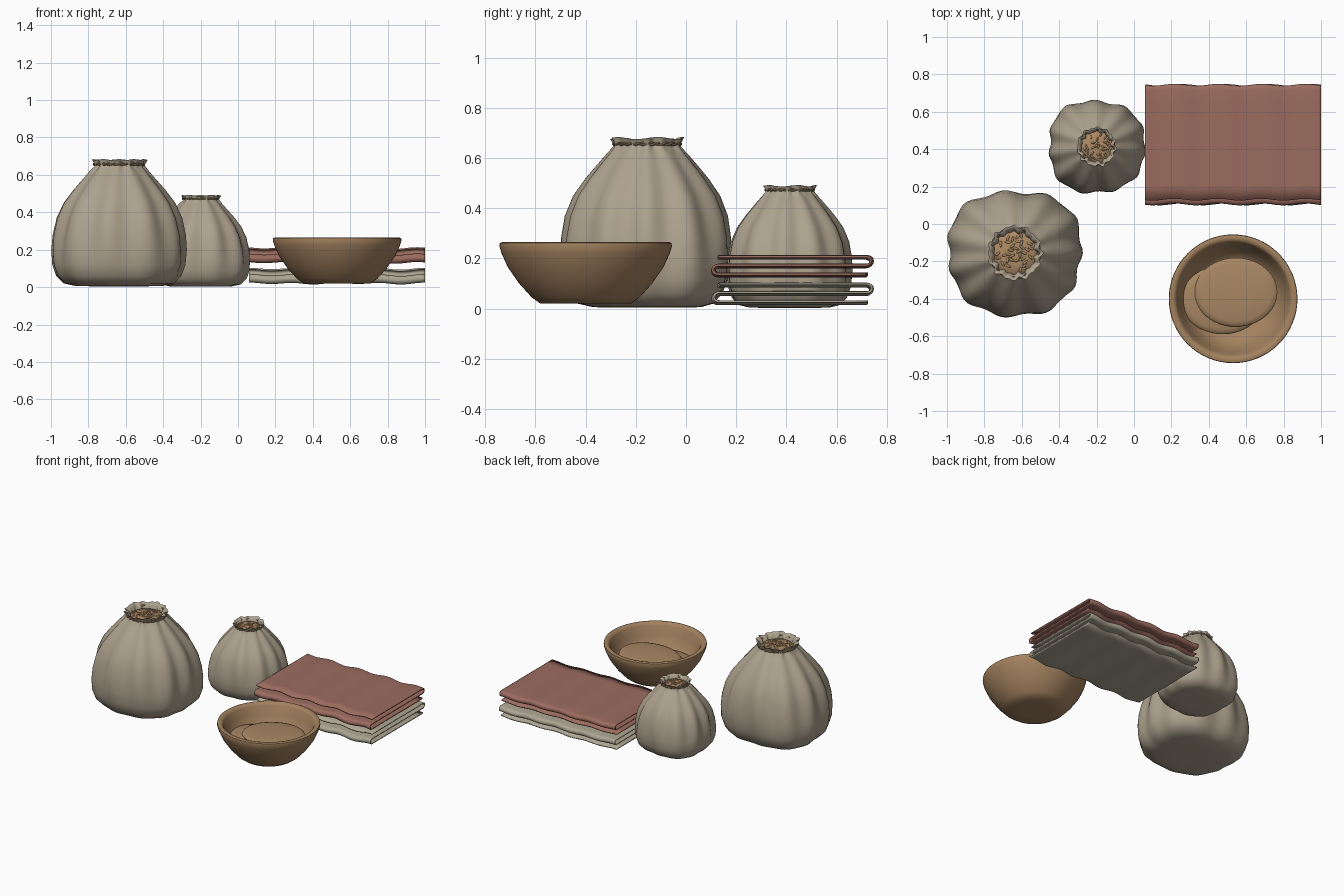
import bpy, bmesh, math, random
from mathutils import Matrix, Vector

cube = bpy.data.objects.get("Cube")
if cube:
    bpy.data.objects.remove(cube)
random.seed(4)


def material(name, color):
    m = bpy.data.materials.new(name)
    m.use_nodes = True
    m.diffuse_color = (*color, 1)
    m.node_tree.nodes["Principled BSDF"].inputs["Base Color"].default_value = (*color, 1)
    return m


LINEN = material("linen", (0.42, 0.36, 0.27))
ROSE = material("rose_cloth", (0.33, 0.15, 0.115))
CREAM = material("cream_cloth", (0.42, 0.38, 0.29))
CLAY = material("clay", (0.37, 0.225, 0.115))
BREAD = material("bread", (0.39, 0.24, 0.125))
GRAIN = material("grain", (0.42, 0.26, 0.13))
ROPE = material("rope", (0.33, 0.23, 0.13))


def finish(name, bm, mat, location=(0, 0, 0), angle=50):
    bmesh.ops.recalc_face_normals(bm, faces=bm.faces)
    mesh = bpy.data.meshes.new(name)
    bm.to_mesh(mesh)
    bm.free()
    mesh.materials.append(mat)
    ob = bpy.data.objects.new(name, mesh)
    ob.location = location
    bpy.context.collection.objects.link(ob)
    bpy.ops.object.select_all(action='DESELECT')
    ob.select_set(True)
    bpy.context.view_layer.objects.active = ob
    bpy.ops.object.shade_smooth_by_angle(angle=math.radians(angle))
    return ob


def revolve(name, profile, mat, location, segments=64, shape=None, angle=50):
    """Lathe (radius, height) points; shape(r, z, a, i) may move each point."""
    bm = bmesh.new()
    rings = []
    for i, (r, z) in enumerate(profile):
        ring = []
        for k in range(segments):
            a = math.tau * k / segments
            p = shape(r, z, a, i) if shape else (r * math.cos(a), r * math.sin(a), z)
            ring.append(bm.verts.new(p))
        rings.append(ring)
    for lo, hi in zip(rings, rings[1:]):
        for k in range(segments):
            n = (k + 1) % segments
            bm.faces.new((lo[k], lo[n], hi[n], hi[k]))
    for ring in (rings[0], rings[-1]):
        mid = bm.verts.new(sum((v.co for v in ring), Vector()) / segments)
        for k in range(segments):
            bm.faces.new((ring[k], ring[(k + 1) % segments], mid))
    return finish(name, bm, mat, location, angle)


# Sacks: squarish belly, pleats tightening toward a gathered neck
SACK = [(.12, .004), (.23, .006), (.29, .02), (.33, .06), (.35, .12), (.353, .2),
        (.345, .28), (.325, .37), (.29, .45), (.24, .52), (.19, .58), (.155, .62),
        (.13, .645), (.127, .655), (.142, .68), (.132, .678), (.116, .655), (.11, .635)]


def sack(prefix, x, y, s, phase, ratio):
    def shape(r, z, a, i):
        gather = min(1, max(0, (z - .08) / .5))
        square = (abs(math.cos(a)) ** 2.7 + abs(math.sin(a)) ** 2.7) ** (-1 / 2.7)
        belly = 1 + (square - 1) * (1 - gather) * .9
        fold = math.cos(11 * a + phase + .5 * math.sin(2 * a))
        pleat = fold * (.004 + .009 * math.sin(math.pi * gather) + .002 * gather)
        if i >= 12:
            pleat += .006 * math.cos(16 * a + phase)
        sag = .008 * math.sin(3 * a + phase) * (1 - gather)
        rr = r * belly + pleat + (sag if i > 1 else 0)
        squash = ratio + (1 - ratio) * gather
        lift = .004 * math.sin(5 * a) if i in (14, 15) else 0
        return (s * rr * math.cos(a), s * rr * squash * math.sin(a), s * (z + lift))

    revolve(prefix + "_sack", SACK, LINEN, (x, y, 0), 96, shape, 60)
    dome = [(.117, .635), (.105, .645), (.06, .652)]
    revolve(prefix + "_grain_bed", [(s * r, s * z) for r, z in dome], GRAIN, (x, y, 0), 32)

    # Loose kernels on the grain bed
    bm = bmesh.new()
    spots = []
    while len(spots) < 34:
        r, a = .1 * math.sqrt(random.random()), random.uniform(0, math.tau)
        p = Vector((r * math.cos(a), r * math.sin(a), .653 - .7 * r * r))
        if all((p - q).length > .017 for q in spots) or random.random() < .02:
            spots.append(p)
    for p in spots:
        m = (Matrix.Translation(s * p) @ Matrix.Rotation(random.uniform(0, math.pi), 4, 'Z')
             @ Matrix.Diagonal((s * .018, s * .007, s * .006, 1)))
        bmesh.ops.create_uvsphere(bm, u_segments=8, v_segments=6, radius=1, matrix=m)
    finish(prefix + "_kernels", bm, GRAIN, (x, y, 0))

    # Tie: two strands twisted around the neck
    bm = bmesh.new()
    steps, sides = 96, 6
    for strand in (0, math.pi):
        rings = []
        for k in range(steps):
            a = math.tau * k / steps
            t = 12 * a + strand
            ring = []
            for j in range(sides):
                b = math.tau * j / sides
                r = .131 + .004 * math.cos(t) + .005 * math.cos(b)
                z = .657 + .004 * math.sin(t) + .005 * math.sin(b)
                ring.append(bm.verts.new((s * r * math.cos(a), s * r * math.sin(a), s * z)))
            rings.append(ring)
        for k in range(steps):
            lo, hi = rings[k], rings[(k + 1) % steps]
            for j in range(sides):
                n = (j + 1) % sides
                bm.faces.new((lo[j], lo[n], hi[n], hi[j]))
    finish(prefix + "_tie", bm, ROPE, (x, y, 0))


sack("large", -.637, -.155, 1, 0, .92)
sack("small", -.2, .413, .72, 1.3, .95)

# Bowl with a rolled rim
BOWL = [(.1, .02), (.18, .02), (.215, .045), (.265, .1), (.31, .165), (.335, .22),
        (.344, .25), (.342, .262), (.33, .266), (.312, .262), (.302, .248),
        (.285, .19), (.255, .13), (.21, .08), (.12, .06)]
revolve("bowl", BOWL, CLAY, (.53, -.4, 0))

# Two flat breads lying in the bowl
LOAF = [(.9, -.012), (.98, -.007), (1, 0), (.97, .008), (.85, .014), (.4, .019)]
for name, x, y, z, tilt in (("lower_bread", .475, -.405, .135, 2), ("upper_bread", .545, -.365, .165, -3)):
    loaf = revolve(name, [(.222 * r, h) for r, h in LOAF], BREAD, (x, y, z), 48,
                   lambda r, h, a, i: (r * math.cos(a), .83 * r * math.sin(a), h))
    loaf.rotation_euler.y = math.radians(tilt)


# Folded cloths: a zigzag strip swept along x with gentle ripples
def cloth(name, base, mat, phase):
    front, back = .13, .72
    low, mid, high = base, base + .036, base + .07
    flat = [front + (back - front) * k / 8 for k in range(9)]

    def bend(y, z0, z1, side):
        r, c = (z1 - z0) / 2, (z0 + z1) / 2
        return [(y + side * r * 1.15 * math.cos(t), c + r * math.sin(t))
                for t in (math.pi * (k / 8 - .5) for k in range(1, 8))]

    path = [(y, low) for y in reversed(flat)] + bend(front, low, mid, -1)
    path += [(y, mid) for y in flat] + bend(back, mid, high, 1)
    path += [(y, high) for y in reversed(flat)]
    bm = bmesh.new()
    columns = []
    steps = 64
    for k in range(steps + 1):
        x = .06 + .94 * k / steps
        dz = .004 * math.sin(27 * x + phase) + .0015 * math.sin(13 * x)
        dy = .005 * math.sin(27 * x + phase + 1)
        columns.append([bm.verts.new((x, y + dy, z + dz)) for y, z in path])
    for a, b in zip(columns, columns[1:]):
        for j in range(len(path) - 1):
            bm.faces.new((a[j], b[j], b[j + 1], a[j + 1]))
    ob = finish(name, bm, mat, angle=60)
    solid = ob.modifiers.new("thickness", 'SOLIDIFY')
    solid.thickness = .009
    solid.offset = 0


cloth("cream_folded_cloth", .024, CREAM, 0)
cloth("rose_folded_cloth", .135, ROSE, 1)
